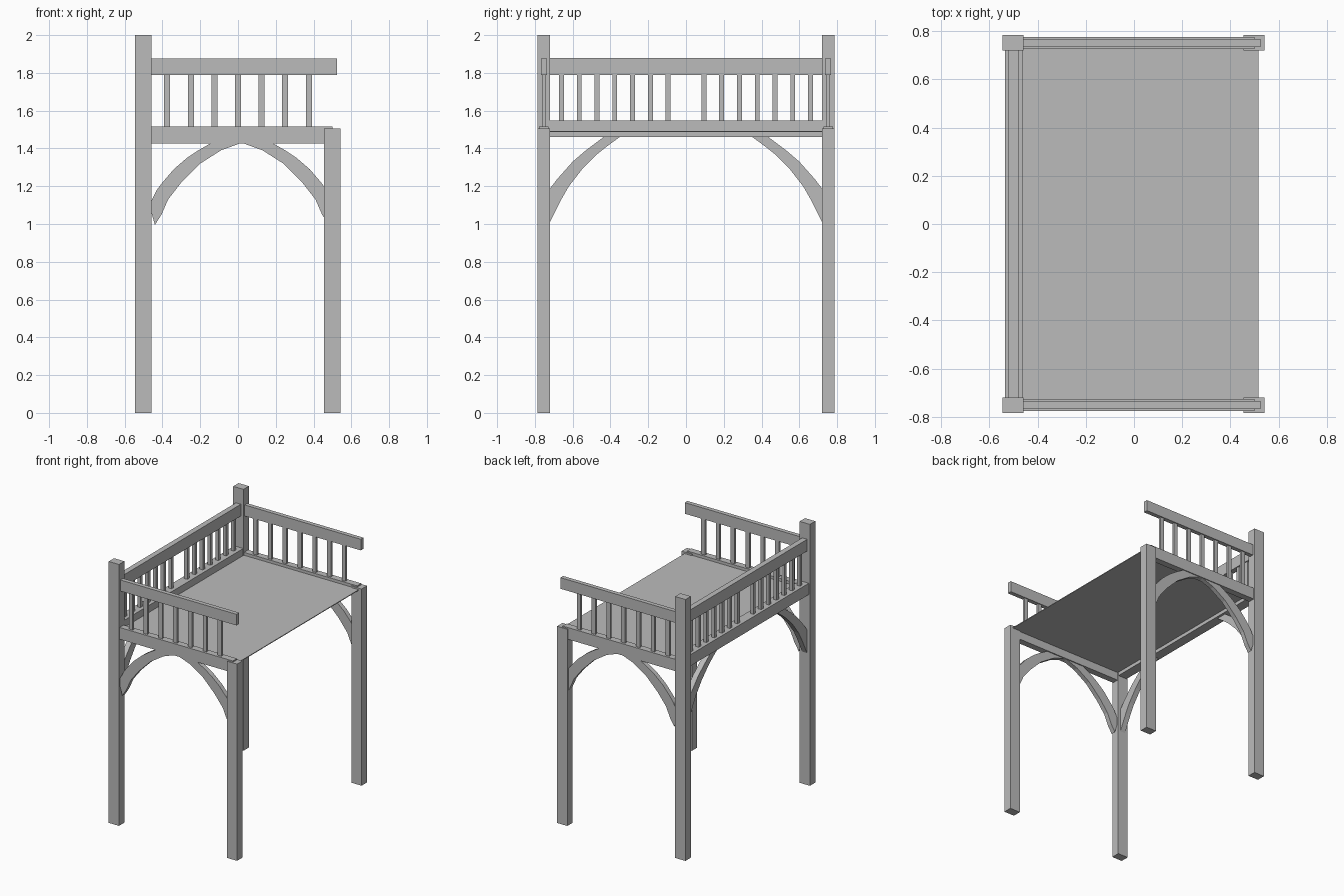
import bpy
import bmesh

cube = bpy.data.objects.get("Cube")
if cube:
    bpy.data.objects.remove(cube, do_unlink=True)

grey = bpy.data.materials.new("plain_grey")
grey.use_nodes = True
grey.diffuse_color = (0.5, 0.5, 0.5, 1)
grey.node_tree.nodes["Principled BSDF"].inputs["Base Color"].default_value = (0.5, 0.5, 0.5, 1)


def finish(name, bm):
    bmesh.ops.recalc_face_normals(bm, faces=bm.faces)
    mesh = bpy.data.meshes.new(name)
    bm.to_mesh(mesh)
    bm.free()
    mesh.materials.append(grey)
    obj = bpy.data.objects.new(name, mesh)
    bpy.context.collection.objects.link(obj)
    return obj


def box(name, xs, ys, zs):
    bm = bmesh.new()
    bmesh.ops.create_cube(bm, size=1)
    for v in bm.verts:
        v.co = [(a + b) / 2 + c * (b - a) for c, (a, b) in zip(v.co, (xs, ys, zs))]
    return finish(name, bm)


def brace(name, inner, outer, place, lo, hi):
    """Curved brace: a strip between two arcs, extruded from lo to hi."""
    bm = bmesh.new()
    rows = [[bm.verts.new(place(u, z, d)) for u, z in pts]
            for pts in (inner, outer) for d in (lo, hi)]
    in_lo, in_hi, out_lo, out_hi = rows
    for a, b in ((in_lo, in_hi), (in_hi, out_hi), (out_hi, out_lo), (out_lo, in_lo)):
        for i in range(len(a) - 1):
            bm.faces.new((a[i], a[i + 1], b[i + 1], b[i]))
    for i in (0, -1):
        bm.faces.new((in_lo[i], in_hi[i], out_hi[i], out_lo[i]))
    return finish(name, bm)


# Arc outlines: distance along the beam and height
arc_inner = [(0.02, 0.995), (0.055, 1.05), (0.09, 1.13), (0.16, 1.22),
             (0.26, 1.32), (0.37, 1.39), (0.48, 1.43)]
arc_outer = [(-0.01, 1.10), (0.03, 1.18), (0.06, 1.22), (0.12, 1.29),
             (0.19, 1.35), (0.25, 1.39), (0.32, 1.43)]
back_inner = [(-0.01, 0.99), (0.06, 1.13), (0.10, 1.20), (0.17, 1.29),
              (0.25, 1.37), (0.30, 1.41), (0.375, 1.465)]
back_outer = [(-0.01, 1.175), (0.04, 1.24), (0.08, 1.285), (0.12, 1.33),
              (0.19, 1.39), (0.23, 1.42), (0.29, 1.465)]

for side, s in (("right", -1), ("left", 1)):
    def span(a, b):
        return sorted((s * a, s * b))

    # Posts
    box(f"tall_post_{side}", (-0.545, -0.458), span(0.72, 0.785), (0, 2))
    box(f"short_post_{side}", (0.455, 0.542), span(0.72, 0.785), (0, 1.505))
    # Side beam, handrail and spindles
    box(f"side_beam_{side}", (-0.47, 0.5), span(0.727, 0.777), (1.425, 1.515))
    box(f"side_rail_{side}", (-0.47, 0.525), span(0.735, 0.768), (1.79, 1.875))
    for i in range(7):
        x = -0.375 + i * 0.125
        box(f"side_spindle_{side}_{i + 1}", (x - 0.016, x + 0.016),
            span(0.742, 0.76), (1.51, 1.795))
    # Curved braces
    brace(f"side_brace_rear_{side}", arc_inner, arc_outer,
          lambda u, z, d: (-0.46 + u, s * d, z), 0.735, 0.77)
    brace(f"side_brace_open_{side}", arc_inner, arc_outer,
          lambda u, z, d: (0.5 - u, s * d, z), 0.735, 0.77)
    brace(f"long_brace_{side}", back_inner, back_outer,
          lambda u, z, d: (d, s * (0.72 - u), z), -0.52, -0.478)
    # Long-side spindles
    for i in range(7):
        y = 0.095 + i * 0.094
        box(f"long_spindle_{side}_{i + 1}", (-0.513, -0.487),
            span(y - 0.013, y + 0.013), (1.54, 1.795))

# Long-side beam and handrail
box("long_beam", (-0.535, -0.46), (-0.73, 0.73), (1.46, 1.547))
box("long_rail", (-0.522, -0.48), (-0.73, 0.73), (1.79, 1.88))
# Deck
box("deck", (-0.47, 0.517), (-0.735, 0.735), (1.487, 1.493))
